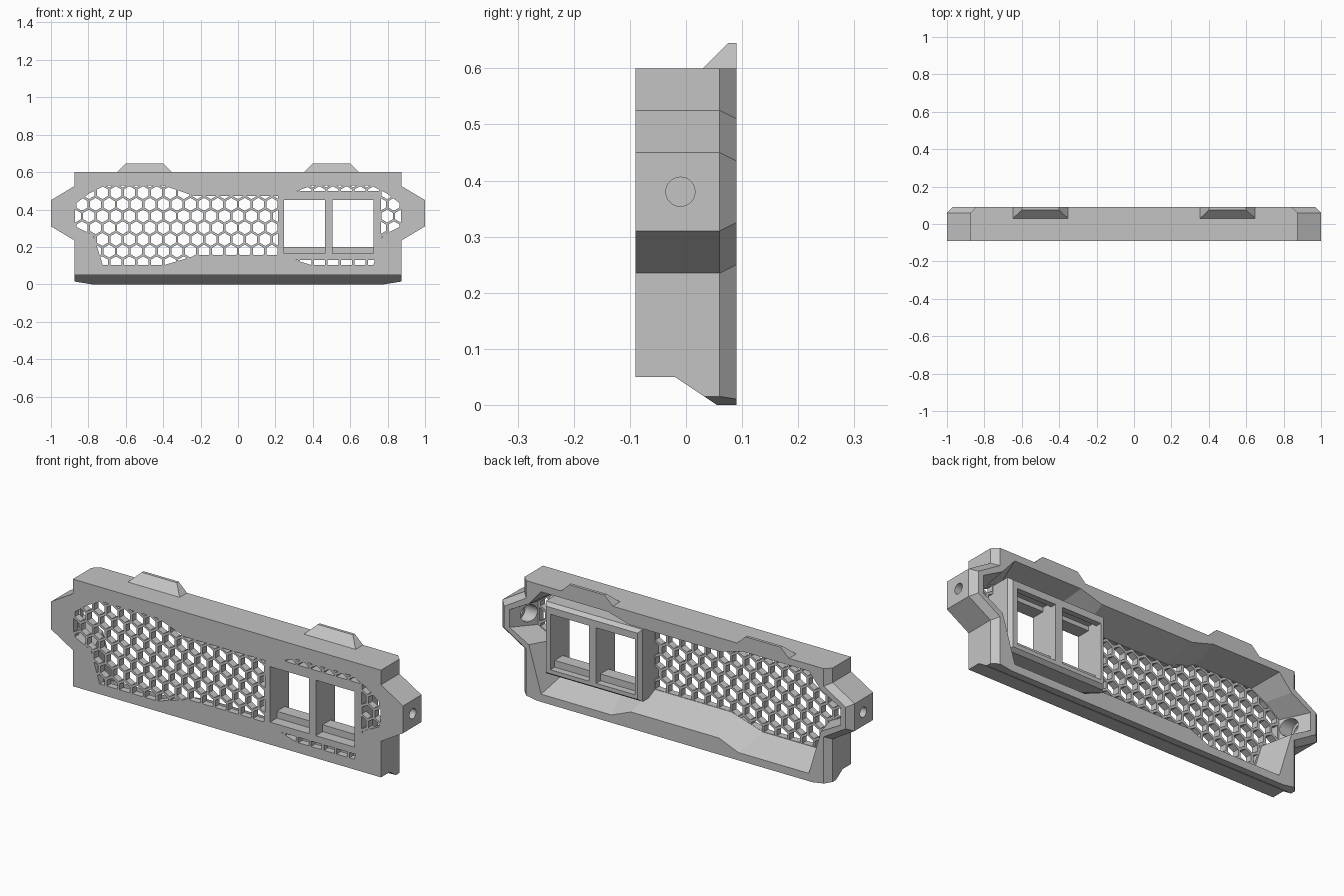
import bpy, bmesh, math
from mathutils import Matrix

cube = bpy.data.objects.get("Cube")
if cube:
    bpy.data.objects.remove(cube, do_unlink=True)

grey = bpy.data.materials.new("plain grey")
grey.use_nodes = True
colour = (0.55, 0.55, 0.55, 1)
grey.diffuse_color = colour
grey.node_tree.nodes["Principled BSDF"].inputs["Base Color"].default_value = colour


def make(name, bm):
    bmesh.ops.recalc_face_normals(bm, faces=bm.faces)
    mesh = bpy.data.meshes.new(name)
    bm.to_mesh(mesh)
    bm.free()
    mesh.materials.append(grey)
    obj = bpy.data.objects.new(name, mesh)
    bpy.context.collection.objects.link(obj)
    return obj


def add_loft(bm, rings):
    """Skin a list of rings of 3D points and cap both ends."""
    loops = [[bm.verts.new(p) for p in ring] for ring in rings]
    n = len(loops[0])
    for a, b in zip(loops, loops[1:]):
        for i in range(n):
            j = (i + 1) % n
            bm.faces.new((a[i], a[j], b[j], b[i]))
    bm.faces.new(loops[0])
    bm.faces.new(loops[-1])


def loft(name, *sections):
    """Loft through (y, [(x, z), ...]) sections."""
    bm = bmesh.new()
    add_loft(bm, [[(x, y, z) for x, z in pts] for y, pts in sections])
    return make(name, bm)


def rect(x0, x1, z0, z1):
    return [(x0, z0), (x1, z0), (x1, z1), (x0, z1)]


def box(name, x0, x1, y0, y1, z0, z1):
    r = rect(x0, x1, z0, z1)
    return loft(name, (y0, r), (y1, r))


def mirrored(half):
    """Close a right-hand outline, listed from bottom to top, across x = 0."""
    return half + [(-x, z) for x, z in reversed(half)]


def boolean(target, cutter, op="DIFFERENCE", keep=False):
    cutter.hide_render = True
    mod = target.modifiers.new("cut", "BOOLEAN")
    mod.operation, mod.solver, mod.object = op, "EXACT", cutter
    bpy.context.view_layer.update()
    deps = bpy.context.evaluated_depsgraph_get()
    mesh = bpy.data.meshes.new_from_object(target.evaluated_get(deps))
    target.modifiers.clear()
    target.data = mesh
    if not keep:
        bpy.data.objects.remove(cutter, do_unlink=True)


# Outer shell with side ears and chamfered rear ends
outer = mirrored([(.875, 0), (.875, .235), (1, .31), (1, .45), (.875, .525), (.875, .6)])
rear = mirrored([(.845, 0), (.845, .25), (.97, .325), (.97, .435), (.845, .51), (.845, .6)])
shell = loft("vent_panel_shell", (-.09, outer), (.06, outer), (.09, rear))

# Stepped and sloped underside
profile = [(-.2, -.1), (-.2, .05), (-.02, .05), (.055, 0), (.055, -.1)]
bm = bmesh.new()
add_loft(bm, [[(x, y, z) for y, z in profile] for x in (-1.2, 1.2)])
boolean(shell, make("underside_cutter", bm))

# Clipped bottom corners
for s in (-1, 1):
    wedge = [(s * .78, 0), (s * .9, .019), (s * .9, -.1), (s * .78, -.1)]
    boolean(shell, loft("corner_cutter", (-.2, wedge), (.2, wedge)))

# Hollow back, flaring out from the grille outline
grille = mirrored([(.22, .155), (.4, .1), (.73, .1), (.78, .26), (.88, .31),
                   (.88, .43), (.8, .49), (.72, .53), (.4, .53), (.24, .475)])
opening = mirrored([(.25, .085), (.36, .04), (.76, .04), (.83, .275), (.94, .335),
                    (.94, .425), (.83, .485), (.76, .565), (.38, .565), (.26, .53)])
boolean(shell, loft("hollow_cutter", (-.055, grille), (.09, opening), (.12, opening)))

# Honeycomb grille, trimmed to its outline and kept clear of the port block
PITCH, ROW, RADIUS = .0725, .0625, .0345
bm = bmesh.new()
for r in range(-1, 8):
    z = .49 - r * ROW
    for c in range(-14, 14):
        x = -.0 + (c + .5 * (r % 2)) * PITCH
        cell = [(x + RADIUS * math.sin(k * math.pi / 3), z + RADIUS * math.cos(k * math.pi / 3))
                for k in range(6)]
        add_loft(bm, [[(px, y, pz) for px, pz in cell] for y in (-.12, -.04)])
honeycomb = make("honeycomb_cutter", bm)
trim = [(x * .99, .315 + (z - .315) * .99) for x, z in grille]
boolean(honeycomb, loft("trim_cutter", (-.11, trim), (-.05, trim)), "INTERSECT")
boolean(honeycomb, box("block_zone", .215, .765, -.2, .1, .13, .5))
boolean(shell, honeycomb)

# Port block with chamfered rear rim
block = loft("port_block", (-.07, rect(.215, .765, .13, .5)),
             (.045, rect(.215, .765, .13, .5)), (.065, rect(.23, .75, .145, .485)))

# Two square ports with a bottom lip and a top latch recess
for x0, x1 in ((.245, .465), (.505, .725)):
    for y0, y1, z0, z1 in ((-.2, -.035, .165, .45), (-.05, .2, .2, .45),
                           (.03, .2, .165, .45), (-.02, .035, .3, .472)):
        port = box("port_cutter", x0, x1, y0, y1, z0, z1)
        boolean(shell, port, keep=True)
        boolean(block, port)

# Screw holes through the ears, wider on the inside
for s in (-1, 1):
    for radius, x0, x1 in ((.026, .84, 1.1), (.043, .84, .95)):
        bm = bmesh.new()
        bmesh.ops.create_cone(bm, cap_ends=True, segments=32, radius1=radius, radius2=radius,
                              depth=x1 - x0,
                              matrix=Matrix.Translation((s * (x0 + x1) / 2, -.01, .38))
                              @ Matrix.Rotation(math.pi / 2, 4, "Y"))
        boolean(shell, make("screw_cutter", bm))

# Sloped locating tabs on the top edge
for side, cx in (("left", .5), ("right", -.5)):
    bm = bmesh.new()
    rings = []
    for half, y, z in ((.147, .03, .6), (.1, .075, .645)):
        rings.append([(cx - half, y, z), (cx + half, y, z), (cx + half, .09, z), (cx - half, .09, z)])
    add_loft(bm, rings)
    make(side + "_top_tab", bm)
